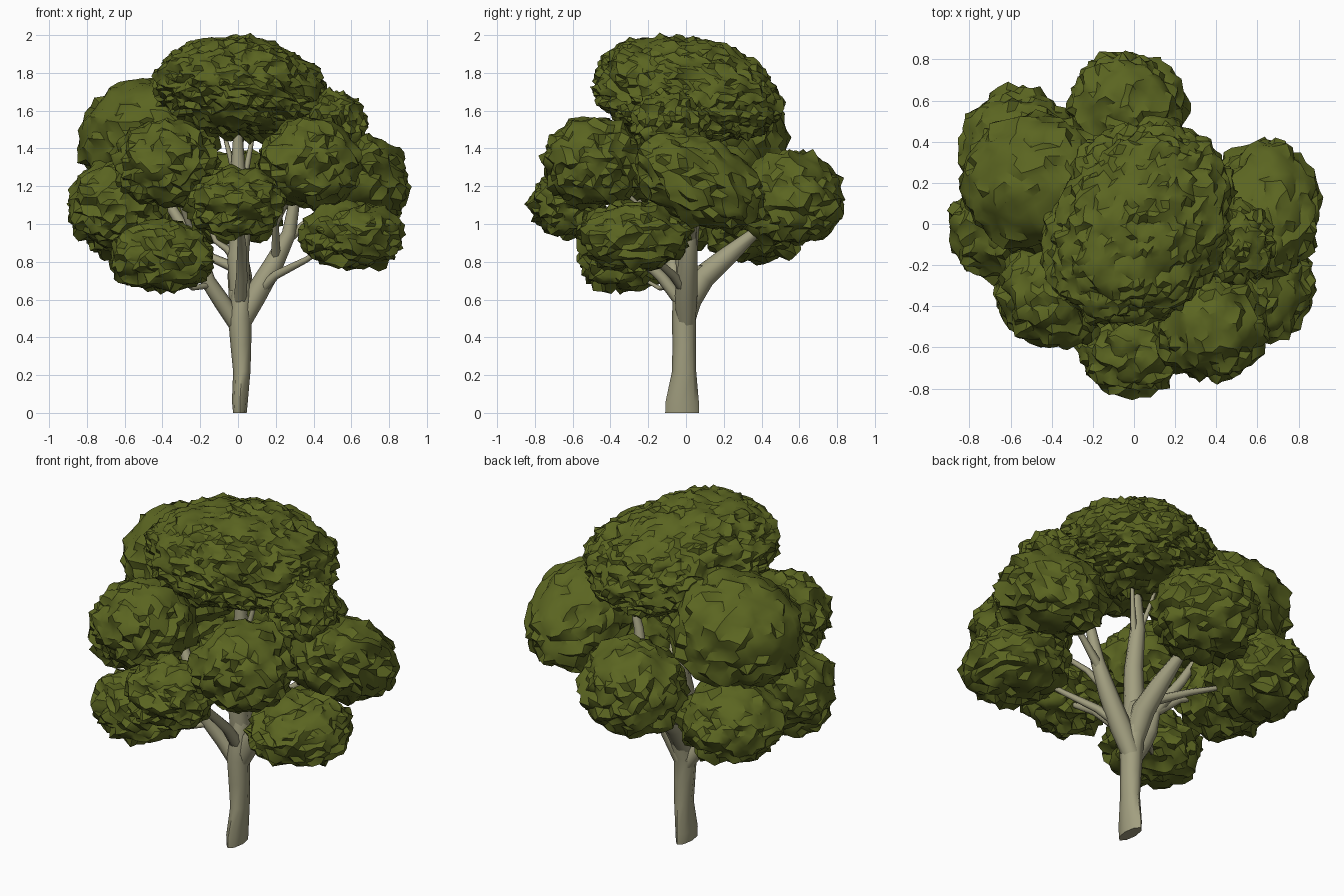
import bpy, bmesh, math, random
from mathutils import Vector, Euler, noise

random.seed(4)
cube = bpy.data.objects.get("Cube")
if cube:
    bpy.data.objects.remove(cube)


def material(name, rgb):
    m = bpy.data.materials.new(name)
    m.use_nodes = True
    m.diffuse_color = (*rgb, 1)
    bsdf = next(n for n in m.node_tree.nodes if n.type == 'BSDF_PRINCIPLED')
    bsdf.inputs["Base Color"].default_value = (*rgb, 1)
    bsdf.inputs["Roughness"].default_value = 0.9
    return m


leaf = material("leaf_green", (0.104, 0.13, 0.015))
bark = material("bark_grey", (0.36, 0.345, 0.215))


def finish(bm, name, mat, angle):
    bmesh.ops.recalc_face_normals(bm, faces=bm.faces)
    me = bpy.data.meshes.new(name)
    bm.to_mesh(me)
    bm.free()
    me.materials.append(mat)
    ob = bpy.data.objects.new(name, me)
    bpy.context.collection.objects.link(ob)
    bpy.ops.object.select_all(action='DESELECT')
    ob.select_set(True)
    bpy.context.view_layer.objects.active = ob
    bpy.ops.object.shade_smooth_by_angle(angle=math.radians(angle))


def limb(name, path, radii, depth=None, sides=8):
    """Tapered tube along a path; depth gives a separate radius along y."""
    bm = bmesh.new()
    pts = [Vector(p) for p in path]
    rings = []
    for i, p in enumerate(pts):
        t = (pts[min(i + 1, len(pts) - 1)] - pts[max(i - 1, 0)]).normalized()
        if depth:
            t = Vector((0, 0, 1))
        ref = Vector((0, 1, 0)) if abs(t.y) < 0.85 else Vector((1, 0, 0))
        u = ref.cross(t).normalized()
        v = t.cross(u)
        rv = depth[i] if depth else radii[i]
        ring = []
        for k in range(sides):
            a = math.tau * k / sides
            ring.append(bm.verts.new(p + u * math.cos(a) * radii[i] + v * math.sin(a) * rv))
        rings.append(ring)
    for a, b in zip(rings, rings[1:]):
        for k in range(sides):
            j = (k + 1) % sides
            bm.faces.new((a[k], a[j], b[j], b[k]))
    bm.faces.new(rings[0])
    bm.faces.new(rings[-1])
    finish(bm, name, bark, 65)


def foliage(name, centre, size, angles=(0, 0, 0), under=0.95, detail=4):
    """Ragged leaf clump, crumpled most on the sides and underneath."""
    bm = bmesh.new()
    bmesh.ops.create_icosphere(bm, subdivisions=detail, radius=1)
    offset = Vector([random.uniform(-50, 50) for _ in range(3)])
    c = Vector(centre)
    rot = Euler([math.radians(a) for a in angles]).to_matrix()
    for v in bm.verts:
        d = v.co.normalized()
        p = Vector([a * b for a, b in zip(d, size)])
        rough = 1 - 0.3 * max(d.z, 0)
        lump = noise.noise(d * 2.5 + offset) * 0.03
        crumple = noise.noise(p * 23 + offset) * 0.045 * rough
        jag = Vector([random.uniform(-1, 1) for _ in range(3)]) * 0.01 * rough
        # fuller shoulders with a flatter underside
        if d.z < 0:
            p.z *= under
            p.x *= 1 + 0.12 * d.z * d.z
            p.y *= 1 + 0.12 * d.z * d.z
        v.co = c + rot @ (p + d * (lump + crumple) + jag)
    finish(bm, name, leaf, 35)


# Trunk, flared front to back at the foot
limb("trunk",
     [(0.01, -0.02, 0), (0.01, -0.02, 0.06), (0.02, -0.01, 0.22), (0.015, -0.01, 0.36),
      (0.01, -0.01, 0.5), (0.02, 0.015, 0.64), (0.01, 0.04, 0.78)],
     [0.036, 0.042, 0.046, 0.055, 0.062, 0.056, 0.045],
     [0.09, 0.088, 0.064, 0.062, 0.064, 0.085, 0.07])

# Main limbs
limb("centre_limb", [(0.01, 0.01, 0.65), (0, 0.0, 0.84), (0.02, 0.02, 1.0), (0, 0.03, 1.25), (0, 0.02, 1.6)],
     [0.055, 0.058, 0.052, 0.042, 0.015])
limb("left_limb", [(0.02, 0, 0.48), (0.09, 0, 0.62), (0.19, 0.01, 0.79), (0.27, 0.02, 0.95), (0.31, 0, 1.18), (0.42, -0.05, 1.45)],
     [0.05, 0.06, 0.052, 0.038, 0.026, 0.01])
limb("right_limb", [(0, 0, 0.46), (-0.08, -0.02, 0.58), (-0.16, -0.06, 0.7), (-0.21, -0.08, 0.86), (-0.35, -0.02, 1.08), (-0.5, 0.1, 1.4)],
     [0.045, 0.045, 0.04, 0.034, 0.028, 0.01])
limb("back_limb", [(0.01, 0, 0.55), (0.01, 0.09, 0.72), (0.0, 0.22, 0.83), (-0.02, 0.36, 0.95), (-0.03, 0.5, 1.08)],
     [0.055, 0.065, 0.052, 0.03, 0.014])
limb("front_limb", [(0.01, -0.02, 0.58), (0.02, -0.13, 0.72), (0.02, -0.3, 0.88), (0.01, -0.55, 1.05)],
     [0.036, 0.03, 0.024, 0.012])

# Side branches
twigs = [
    ("low_left", [(0.11, 0, 0.64), (0.2, -0.07, 0.73), (0.36, -0.16, 0.81), (0.5, -0.25, 0.9)], 0.03),
    ("mid_left", [(0.24, 0.02, 0.9), (0.4, 0.05, 1.04), (0.58, 0.08, 1.18)], 0.028),
    ("upper_left", [(0.2, 0, 0.82), (0.2, -0.15, 1.0), (0.33, -0.4, 1.25)], 0.026),
    ("low_right", [(-0.14, -0.05, 0.68), (-0.24, -0.14, 0.66), (-0.36, -0.28, 0.74)], 0.02),
    ("mid_right", [(-0.2, -0.07, 0.85), (-0.36, -0.05, 0.98), (-0.6, 0, 1.08)], 0.026),
    ("front_right", [(-0.19, -0.07, 0.8), (-0.26, -0.18, 1.0), (-0.36, -0.32, 1.25)], 0.026),
    ("back_right", [(0, 0.12, 0.76), (-0.2, 0.22, 0.85), (-0.5, 0.35, 0.96)], 0.03),
    ("crossing", [(0, 0, 0.8), (-0.06, 0, 0.87), (-0.12, 0, 0.91), (-0.2, 0.06, 1.1)], 0.026),
    ("crown_left", [(0.01, 0.02, 1.15), (0.05, 0.05, 1.32), (0.1, 0.1, 1.58)], 0.024),
    ("crown_right", [(0, 0.02, 1.2), (-0.04, 0.06, 1.35), (-0.1, 0.1, 1.58)], 0.022),
]
for name, path, r in twigs:
    limb(name + "_branch", path, [r * (1 - 0.7 * i / (len(path) - 1)) for i in range(len(path))], sides=6)

# Leaf clumps: centre, radii, then optional rotation, underside depth and detail
clumps = [
    ("crown", (0.02, 0.0, 1.685), (0.53, 0.43, 0.3), (0, 10, 55), 0.75, 5),
    ("high_right", (-0.47, 0.2, 1.45), (0.36, 0.34, 0.32)),
    ("high_left", (0.5, -0.09, 1.53), (0.18, 0.19, 0.17)),
    ("front_right", (-0.38, -0.33, 1.32), (0.27, 0.27, 0.23)),
    ("front_left", (0.38, -0.49, 1.32), (0.27, 0.27, 0.24)),
    ("front_centre", (-0.01, -0.62, 1.11), (0.25, 0.2, 0.18)),
    ("low_front_right", (-0.4, -0.32, 0.83), (0.27, 0.24, 0.19)),
    ("outer_right", (-0.64, -0.02, 1.1), (0.26, 0.25, 0.24)),
    ("back_right", (-0.56, 0.37, 1.01), (0.28, 0.28, 0.22)),
    ("back", (-0.04, 0.55, 1.13), (0.29, 0.28, 0.25)),
    ("outer_left", (0.63, 0.07, 1.22), (0.27, 0.36, 0.23), (-25, 0, 0)),
    ("low_front_left", (0.6, -0.28, 0.94), (0.27, 0.3, 0.18)),
]
for name, *shape in clumps:
    foliage(name + "_leaves", *shape)
